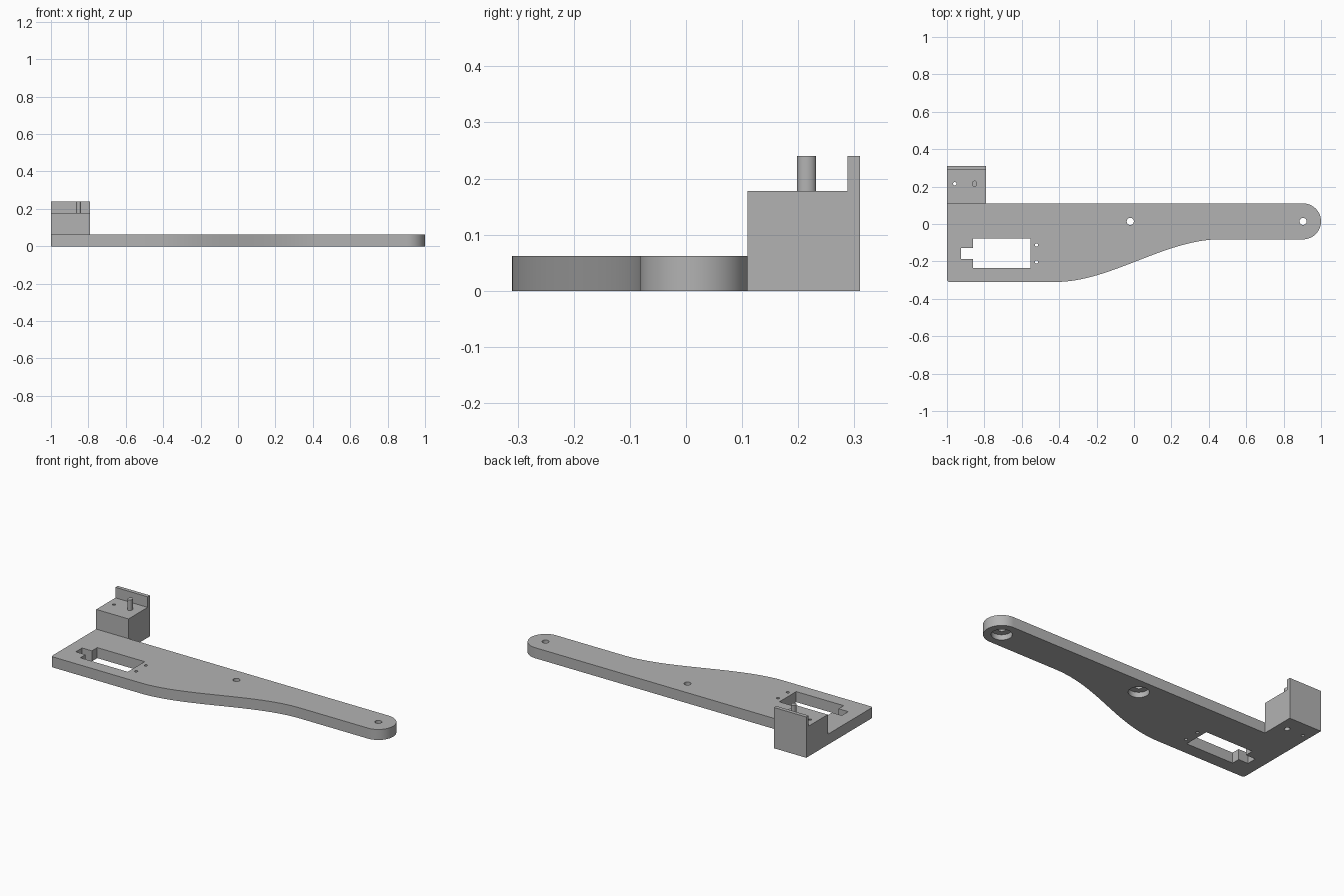
import bpy, bmesh
from math import sin, cos, pi, radians

cube = bpy.data.objects.get("Cube")
if cube:
    bpy.data.objects.remove(cube, do_unlink=True)

grey = bpy.data.materials.new("plain grey")
grey.use_nodes = True
colour = (0.45, 0.45, 0.45, 1)
grey.diffuse_color = colour
grey.node_tree.nodes["Principled BSDF"].inputs["Base Color"].default_value = colour

THICK = 0.062
BACK, FRONT = 0.11, -0.31
ARM_R = 0.096
ARM_Y = BACK - ARM_R


def arc(cx, cy, rx, ry, start, end, n):
    """Points along an elliptical arc, angles in degrees."""
    angles = [radians(start + (end - start) * i / n) for i in range(n + 1)]
    return [(cx + rx * cos(a), cy + ry * sin(a)) for a in angles]


def circle(cx, cy, rx, ry=None, n=32):
    return arc(cx, cy, rx, ry or rx, 0, 360, n)[:-1]


def rect(x0, x1, y0, y1):
    return [(x0, y0), (x1, y0), (x1, y1), (x0, y1)]


def prism(name, outline, z0, z1):
    """Extrude a flat outline from z0 up to z1."""
    bm = bmesh.new()
    base = bm.faces.new([bm.verts.new((x, y, z0)) for x, y in outline])
    top = bmesh.ops.extrude_face_region(bm, geom=[base])["geom"]
    bmesh.ops.translate(bm, vec=(0, 0, z1 - z0),
                        verts=[v for v in top if isinstance(v, bmesh.types.BMVert)])
    bmesh.ops.recalc_face_normals(bm, faces=bm.faces)
    mesh = bpy.data.meshes.new(name)
    bm.to_mesh(mesh)
    bm.free()
    mesh.materials.append(grey)
    obj = bpy.data.objects.new(name, mesh)
    bpy.context.collection.objects.link(obj)
    return obj


def activate(obj):
    bpy.ops.object.select_all(action='DESELECT')
    obj.select_set(True)
    bpy.context.view_layer.objects.active = obj


def cut(obj, outline, z0, z1):
    """Remove a prism from the object."""
    cutter = prism("cutter", outline, z0, z1)
    cutter.hide_render = True
    mod = obj.modifiers.new("cut", 'BOOLEAN')
    mod.operation, mod.solver, mod.object = 'DIFFERENCE', 'EXACT', cutter
    activate(obj)
    bpy.ops.object.modifier_apply(modifier=mod.name)
    bpy.data.objects.remove(cutter, do_unlink=True)


# Base plate: wide end, S-shaped flank, narrow rounded arm
x0, x1 = -0.42, 0.46
arm_front = ARM_Y - ARM_R
flank = []
for i in range(33):
    t = i / 32
    flank.append((x0 + (x1 - x0) * t,
                  FRONT + (arm_front - FRONT) * t * t * (3 - 2 * t)))
outline = arc(-0.985, FRONT + 0.015, 0.015, 0.015, 180, 270, 4) + flank
outline += arc(1 - ARM_R, ARM_Y, ARM_R, ARM_R, -90, 90, 32) + [(-1, BACK)]
plate = prism("base_plate", outline, 0, THICK)

# Rectangular opening with a cable notch
window = [(-0.862, -0.235), (-0.553, -0.235), (-0.553, -0.078), (-0.862, -0.078),
          (-0.862, -0.128), (-0.925, -0.128), (-0.925, -0.187), (-0.862, -0.187)]
cut(plate, window, -0.1, 0.2)

# Screw holes beside the opening
for y in (-0.112, -0.203):
    cut(plate, circle(-0.521, y, 0.009, n=16), -0.1, 0.2)

# Pivot holes, counterbored from below
for x in (-0.02, 1 - ARM_R):
    cut(plate, circle(x, ARM_Y, 0.055), -0.1, 0.031)
    cut(plate, circle(x, ARM_Y, 0.019), -0.1, 0.2)

# Raised block with a small through hole and a blind hole below the peg
block = prism("mount_block", rect(-1, -0.79, BACK, 0.31), 0, 0.178)
cut(block, circle(-0.958, 0.215, 0.009, n=16), -0.1, 0.3)
cut(block, circle(-0.852, 0.215, 0.0135, 0.017), -0.1, 0.12)

# Back lip and locating peg
lip = prism("back_lip", rect(-1, -0.79, 0.288, 0.31), 0.178, 0.24)
peg = prism("locating_peg", circle(-0.852, 0.215, 0.0135, 0.017), 0.178, 0.24)

for obj in (plate, block, lip, peg):
    activate(obj)
    bpy.ops.object.shade_smooth_by_angle(angle=radians(30))
